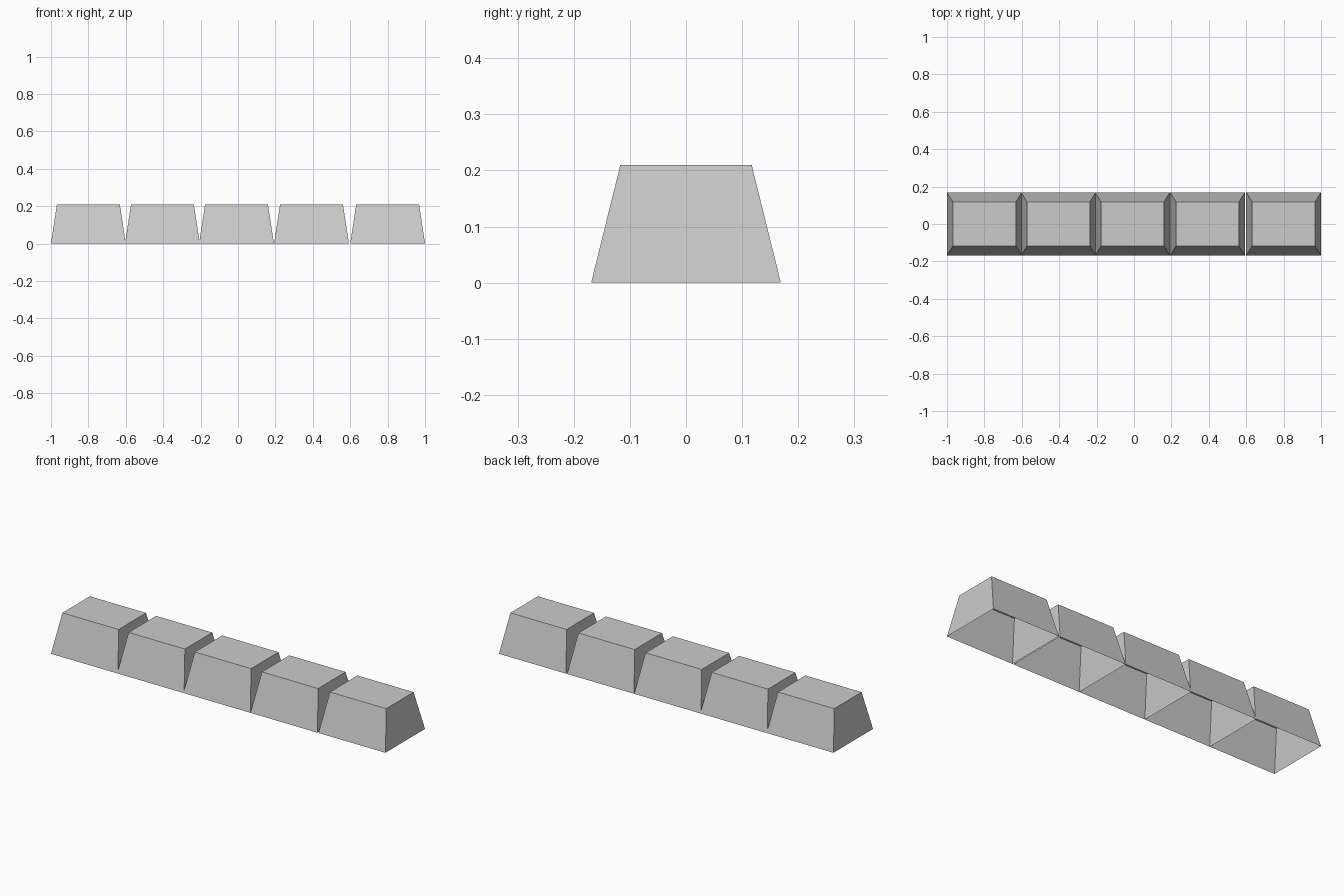
import bpy, bmesh

if "Cube" in bpy.data.objects:
    bpy.data.objects.remove(bpy.data.objects["Cube"])

HALF_X, HALF_Y = 0.2, 0.169      # base half sizes
TOP_X, TOP_Y = 0.168, 0.117      # top half sizes
HEIGHT = 0.21


def tapered_block(name, x):
    """Hollow tapered block: four sloped walls and a flat top, open underneath."""
    bm = bmesh.new()
    bmesh.ops.create_cube(bm, size=2)
    for v in bm.verts:
        top = v.co.z > 0
        v.co.x *= TOP_X if top else HALF_X
        v.co.y *= TOP_Y if top else HALF_Y
        v.co.z = HEIGHT if top else 0
    bottom = [f for f in bm.faces if all(v.co.z == 0 for v in f.verts)]
    bmesh.ops.delete(bm, geom=bottom, context='FACES_ONLY')
    mesh = bpy.data.meshes.new(name)
    bm.to_mesh(mesh)
    bm.free()
    obj = bpy.data.objects.new(name, mesh)
    obj.location.x = x
    bpy.context.collection.objects.link(obj)


# Row of five blocks, slightly unevenly spaced
for i, x in enumerate((-0.8, -0.404, -0.008, 0.393, 0.8)):
    tapered_block(f"bar_segment_{i + 1}", x)
